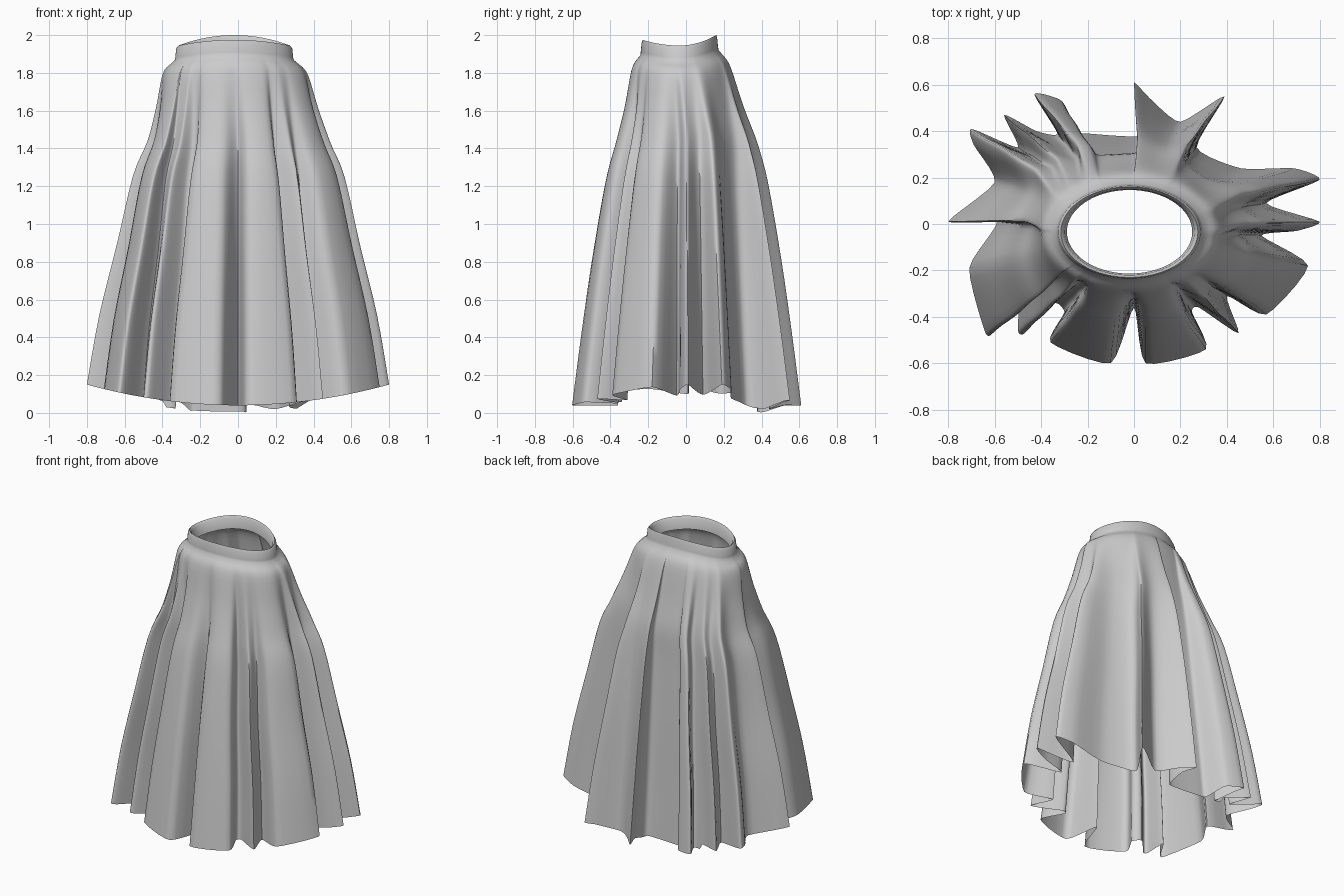
import bpy
import bmesh
from math import sin, cos, pi, atan2
from mathutils import Vector

cube = bpy.data.objects.get("Cube")
if cube:
    bpy.data.objects.remove(cube, do_unlink=True)

# Hem outline in hundredths, anticlockwise from the front centre valley
HEM = [(0, -36), (5, -60), (31, -54), (25, -38), (28, -36), (45, -47), (40, -31),
       (57, -39), (75, -18), (55, -5), (70, -3), (80, 1), (57, 9), (80, 19),
       (69, 24), (46, 24), (27, 33), (39, 55), (20, 44), (8, 53), (0, 61),
       (4, 49), (3, 38), (-20, 39), (-25, 40), (-31, 53), (-43, 56), (-33, 39),
       (-42, 40), (-56, 47), (-50, 33), (-70, 41), (-69, 34), (-60, 18),
       (-80, 1), (-59, 1), (-71, -19), (-64, -47), (-60, -46), (-50, -31),
       (-50, -46), (-47, -47), (-35, -34), (-30, -38), (-36, -51), (-10, -60)]

# Height, half width, half depth and fold strength, from inner band to hem
BAND = [(1.88, .27, .18, 0), (1.95, .28, .185, 0), (1.965, .295, .195, 0),
        (1.95, .307, .2, 0), (1.9, .312, .205, 0), (1.885, .316, .207, 0)]
BODY = [(1.86, .34, .23, .01), (1.8, .38, .26, .05), (1.6, .41, .295, .22),
        (1.4, .445, .335, .42), (1.2, .495, .36, .62), (.8, .55, .4, .8),
        (.4, .615, .435, .92), (0, .66, .47, 1)]


def spline(a, b, c, d, t, tension):
    """Cardinal spline from b to c."""
    m, n = (c - a) * tension, (d - b) * tension
    return (b * (2*t**3 - 3*t**2 + 1) + m * (t**3 - 2*t**2 + t)
            + c * (3*t**2 - 2*t**3) + n * (t**3 - t**2))


def refine(points, steps, tension, closed):
    """Subdivide a polyline with a cardinal spline."""
    count = len(points)

    def pick(i):
        return points[i % count] if closed else points[max(0, min(count - 1, i))]
    out = []
    for i in range(count if closed else count - 1):
        for s in range(steps):
            out.append(spline(pick(i - 1), pick(i), pick(i + 1), pick(i + 2),
                              s / steps, tension))
    return out if closed else out + [points[-1]]


def smooth(values, passes):
    """Average each value of a closed loop with its neighbours."""
    for _ in range(passes):
        values = [(values[i - 1] + 2 * v + values[(i + 1) % len(values)]) / 4
                  for i, v in enumerate(values)]
    return values


def ellipse(angle, rx, ry):
    return Vector((rx * cos(angle), ry * sin(angle)))


def column_angles(points, rx, ry):
    """Spread the columns by a mix of direction and cloth length."""
    lengths = [(p - points[i - 1]).length if i else 0 for i, p in enumerate(points)]
    total = sum(lengths) + (points[0] - points[-1]).length
    run, previous, out = 0, -pi / 2, []
    for p, step in zip(points, lengths):
        run += step
        by_length = -pi / 2 + 2 * pi * run / total
        by_direction = atan2(p.y / ry, p.x / rx)
        while by_direction < by_length - pi:
            by_direction += 2 * pi
        while by_direction > by_length + pi:
            by_direction -= 2 * pi
        previous = max(previous + .002, .6 * by_direction + .4 * by_length)
        out.append(previous)
    return smooth_angles(out)


def smooth_angles(angles):
    """Even out the spacing of an increasing set of angles."""
    for _ in range(4):
        angles = [angles[0]] + [
            (angles[i - 1] + 2 * angles[i] + angles[i + 1]) / 4
            for i in range(1, len(angles) - 1)] + [angles[-1]]
    return angles


def rim_offset(angle):
    """The waist dips at the sides and peaks at the back."""
    s = sin(angle)
    return (.035 if s > 0 else .01) * s * s - .02 * cos(angle) ** 2


def hem_lift(p):
    """The hem rises to the sides and sags in the back valleys."""
    lift = .04 + .11 * (p.x / .8) ** 2
    if abs(p.x) < .4:
        lift -= .04 * max(0, 1 - abs(p.y - .4) / .12)
    return lift


def build_skirt():
    hem = refine([Vector(p) / 100 for p in HEM], 5, .3, True)
    _, hem_rx, hem_ry, _ = BODY[-1]
    angles = column_angles(hem, hem_rx, hem_ry)
    folds = [p - ellipse(a, hem_rx, hem_ry) for p, a in zip(hem, angles)]
    soft_folds = smooth(folds, 12)
    levels = [Vector(v) for v in BAND] + refine([Vector(v) for v in BODY], 4, .5, False)

    bm = bmesh.new()
    rows = []
    for z, rx, ry, strength in levels:
        drop = 1 - min(z / 1.9, 1)
        centre = Vector((-.02, -.035)) * max(0, 1 - drop * 4)
        sharp = strength ** 2
        row = []
        for p, a, fold, soft in zip(hem, angles, folds, soft_folds):
            xy = centre + ellipse(a, rx, ry) + strength * soft.lerp(fold, sharp)
            height = z + rim_offset(a) * (1 - drop) ** 6 + hem_lift(p) * drop
            row.append(bm.verts.new((xy.x, xy.y, height)))
        rows.append(row)
    for upper, lower in zip(rows, rows[1:]):
        for i in range(len(upper)):
            j = (i + 1) % len(upper)
            bm.faces.new((upper[i], lower[i], lower[j], upper[j]))

    mesh = bpy.data.meshes.new("skirt")
    bm.to_mesh(mesh)
    bm.free()
    skirt = bpy.data.objects.new("skirt", mesh)
    bpy.context.collection.objects.link(skirt)
    return skirt


# Plain pale cloth
cloth = bpy.data.materials.new("pale_grey_cloth")
cloth.use_nodes = True
colour = (.6, .6, .6, 1)
cloth.diffuse_color = colour
cloth.node_tree.nodes["Principled BSDF"].inputs["Base Color"].default_value = colour

skirt = build_skirt()
skirt.data.materials.append(cloth)
bpy.ops.object.select_all(action='DESELECT')
skirt.select_set(True)
bpy.context.view_layer.objects.active = skirt
bpy.ops.object.shade_smooth_by_angle(angle=pi / 3)
